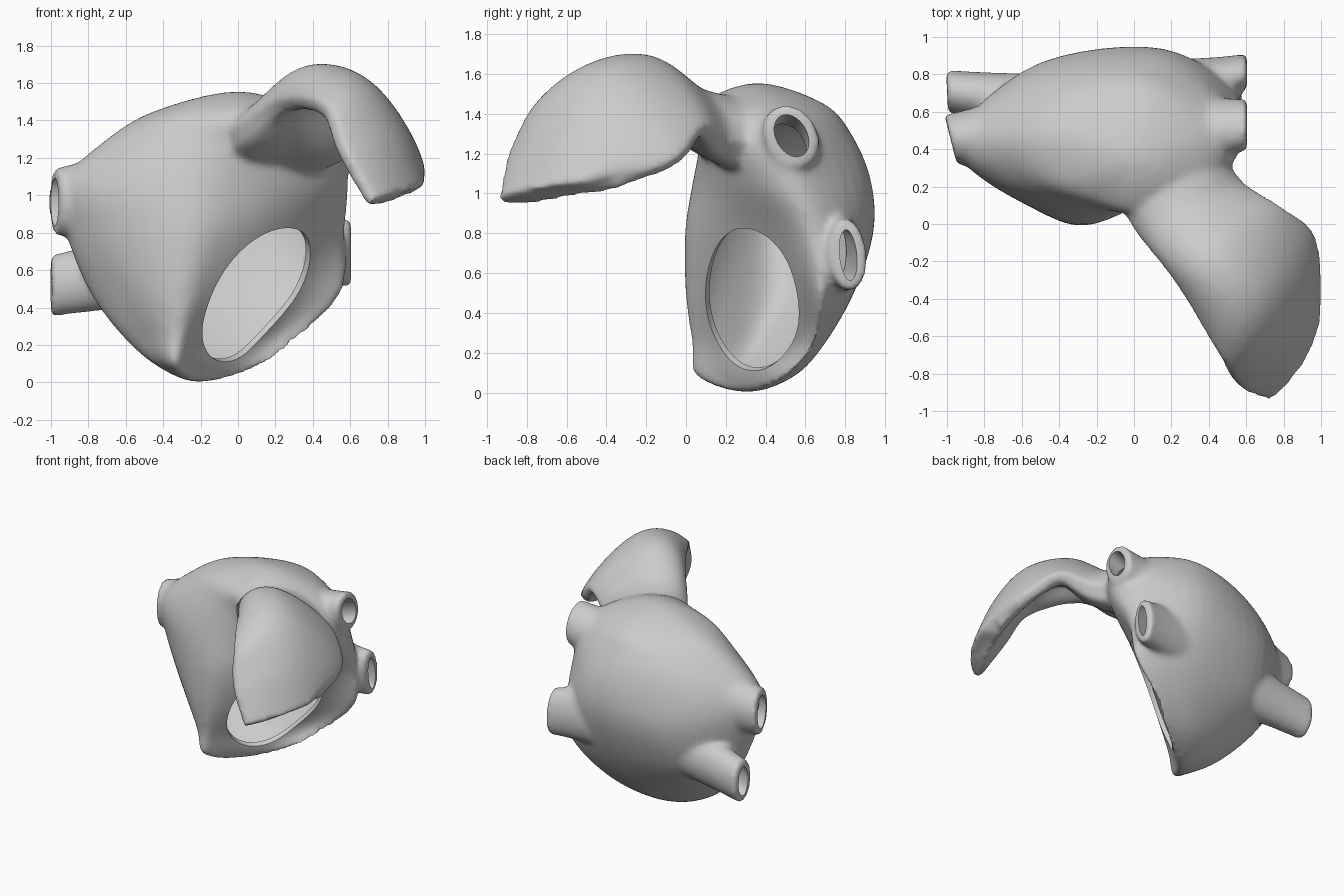
import bpy, bmesh, math
from mathutils import Vector as V

if "Cube" in bpy.data.objects:
    bpy.data.objects.remove(bpy.data.objects["Cube"])


def spline(a, b, c, d, t):
    return 0.5 * (2 * b + (c - a) * t + (2 * a - 5 * b + 4 * c - d) * t * t
                  + (3 * b - a - 3 * c + d) * t ** 3)


def smooth_path(p, steps, closed=False):
    """Catmull-Rom through points; an open path uses its first and last points as handles."""
    n, out = len(p), []
    rng = range(n) if closed else range(1, n - 2)
    for i in rng:
        q = [p[(i + k) % n] for k in (-1, 0, 1, 2)]
        out += [spline(*q, s / steps) for s in range(steps)]
    return out if closed else out + [p[-2]]


def with_handles(p):
    return [2 * p[0] - p[1]] + p + [2 * p[-1] - p[-2]]


def make(name, rows, caps=False):
    """Skin a list of closed rings."""
    bm = bmesh.new()
    g = [[bm.verts.new(c) for c in r] for r in rows]
    n = len(rows[0])
    for a, b in zip(g, g[1:]):
        for j in range(n):
            k = (j + 1) % n
            bm.faces.new((a[j], a[k], b[k], b[j]))
    if caps:
        bm.faces.new(g[0])
        bm.faces.new(g[-1])
    bmesh.ops.remove_doubles(bm, verts=bm.verts, dist=1e-4)
    bmesh.ops.recalc_face_normals(bm, faces=bm.faces)
    me = bpy.data.meshes.new(name)
    bm.to_mesh(me)
    bm.free()
    ob = bpy.data.objects.new(name, me)
    bpy.context.collection.objects.link(ob)
    return ob


def select(*obs):
    bpy.ops.object.select_all(action='DESELECT')
    for o in obs:
        o.select_set(True)
    bpy.context.view_layer.objects.active = obs[0]


def modify(ob, kind, **props):
    select(ob)
    m = ob.modifiers.new(kind, kind)
    for k, v in props.items():
        setattr(m, k, v)
    bpy.ops.object.modifier_apply(modifier=m.name)


# Chamber: horizontal contours, points run left, front ridge, valve side, right, back
levels = {
    0.08: [(-.42, .3), (-.39, .17), (-.33, .05), (-.22, .19), (0, .42), (.1, .5), (-.1, .54), (-.32, .45)],
    0.25: [(-.62, .38), (-.49, .17), (-.33, .03), (-.2, .15), (.17, .57), (.34, .64), (0, .7), (-.4, .61)],
    0.50: [(-.8, .48), (-.62, .19), (-.33, 0), (-.1, .12), (.31, .54), (.56, .69), (.1, .84), (-.5, .77)],
    0.80: [(-.91, .5), (-.76, .23), (-.33, 0), (0, .1), (.41, .44), (.56, .69), (.15, .93), (-.5, .86)],
    1.05: [(-.94, .48), (-.8, .24), (-.34, .04), (.05, .1), (.47, .32), (.57, .6), (.15, .92), (-.5, .83)],
    1.28: [(-.72, .48), (-.6, .24), (-.3, .1), (.05, .08), (.46, .25), (.54, .55), (.1, .83), (-.4, .76)],
    1.45: [(-.44, .48), (-.36, .25), (-.16, .14), (.05, .08), (.3, .2), (.36, .46), (.1, .68), (-.2, .65)],
}
rings = [smooth_path([V((x, y, z)) for x, y in pts], 6, True) for z, pts in levels.items()]
N = len(rings[0])


def roll(r):
    return r[N // 2:] + r[:N // 2]


rings = ([roll(rings[0]), [V((-.2, .3, .0))] * N] + rings
         + [[V((.0, .36, 1.555))] * N, roll(rings[-1])])
cols = [smooth_path([r[j] for r in rings], 5) for j in range(N)]
rows = [list(r) for r in zip(*cols)]
chamber = make("atrium_chamber", rows)
cavity = make("cavity_cutter", rows)
modify(cavity, 'REMESH', mode='VOXEL', voxel_size=0.03)
modify(cavity, 'SMOOTH', factor=0.5, iterations=8)
modify(cavity, 'DISPLACE', strength=-0.035, mid_level=0.0)

# Ear-shaped appendage: a drooping leaf; three points across per station, then thickness
stations = [
    [(-.12, .25, 1.24), (.2, .25, 1.3), (.44, .38, 1.18), .36],
    [(.01, -.03, 1.33), (.3, .02, 1.41), (.57, .2, 1.22), .27],
    [(.24, -.31, 1.48), (.43, -.19, 1.6), (.76, .09, 1.31), .19],
    [(.46, -.7, 1.45), (.64, -.38, 1.55), (.9, .0, 1.2), .18],
    [(.56, -.86, 1.22), (.79, -.52, 1.32), (.96, -.12, 1.12), .17],
    [(.71, -.93, .96), (.9, -.64, 1.0), (.98, -.34, 1.06), .14],
]
across = [smooth_path(with_handles([V(p) for p in s[:3]]), 8) for s in stations]
leaf = list(zip(*[smooth_path(with_handles(list(c)), 6) for c in zip(*across)]))
thick = smooth_path(with_handles([s[3] for s in stations]), 6)
R, C = len(leaf), len(leaf[0])
leaf_rings = []
for i in range(R):
    top, under = [], []
    for j in range(C):
        du = leaf[min(i + 1, R - 1)][j] - leaf[max(i - 1, 0)][j]
        dv = leaf[i][min(j + 1, C - 1)] - leaf[i][max(j - 1, 0)]
        s = 2 * j / (C - 1) - 1
        off = du.cross(dv).normalized() * thick[i] * .5 * (1 - .6 * s ** 4)
        top.append(leaf[i][j] + off)
        under.append(leaf[i][j] - off)
    leaf_rings.append(top + under[::-1])
ear = make("appendage", leaf_rings, True)


# Vein stubs: flared elliptical tubes, end face can lean (x shifts with y)
def tube(name, a, b, ra, rb, tilt, lean=0, n=32):
    c, s = math.cos(tilt), math.sin(tilt)
    out = []
    for k in range(13):
        t = k / 12
        p = V(a).lerp(V(b), t)
        f = 1 - (1 - t) ** 1.35
        u, w = (ra[i] + (rb[i] - ra[i]) * f for i in (0, 1))
        ring = []
        for i in range(n):
            q = 2 * math.pi * i / n
            y, z = u * math.cos(q), w * math.sin(q)
            y, z = y * c - z * s, y * s + z * c
            ring.append(p + V((-lean * y, y, z)))
        out.append(ring)
    return make(name, out, True)


veins = [  # start, end, start radii, end radii (y, z), tilt, lean
    ((-.4, .5, 1.02), (-.98, .45, .965), (.27, .32), (.135, .18), 0, .25),
    ((-.05, .58, .7), (-1.0, .71, .515), (.23, .27), (.115, .165), 0, .05),
    ((.1, .48, 1.14), (.605, .53, 1.29), (.25, .27), (.13, .165), .5, 0),
    ((.0, .68, .74), (.605, .815, .69), (.2, .28), (.095, .18), .1, 0),
]
solids, bores = [], []
for a, b, ra, rb, tilt, lean in veins:
    solids.append(tube("vein", a, b, ra, rb, tilt, lean))
    d = V(b) - V(a)
    bore = [r - .052 for r in rb]
    k = .3 / d.length
    bores.append(tube("bore_cutter", V(b) - d * k, V(b) + d * .2, bore, bore, tilt))

# Blend all outer parts into one skin
select(chamber, ear, *solids)
bpy.ops.object.join()
modify(chamber, 'REMESH', mode='VOXEL', voxel_size=0.018)
modify(chamber, 'SMOOTH', factor=0.5, iterations=12)

# Oval valve opening, cut along its facing direction
c, u, w = V((.06, .355, .495)), V((.2, -.03, .345)), V((.2, .25, 0))
n = V((.7, -.56, -.45))
oval = [c + u * math.cos(q) + w * math.sin(q) for q in [2 * math.pi * i / 64 for i in range(64)]]
valve = make("valve_cutter", [[p + n * h for p in oval] for h in (-.2, .5)], True)

for cutter in [cavity, valve] + bores:
    modify(chamber, 'BOOLEAN', operation='DIFFERENCE', solver='EXACT', object=cutter)
    bpy.data.objects.remove(cutter)

select(chamber)
bpy.ops.object.shade_smooth_by_angle(angle=math.radians(45))
